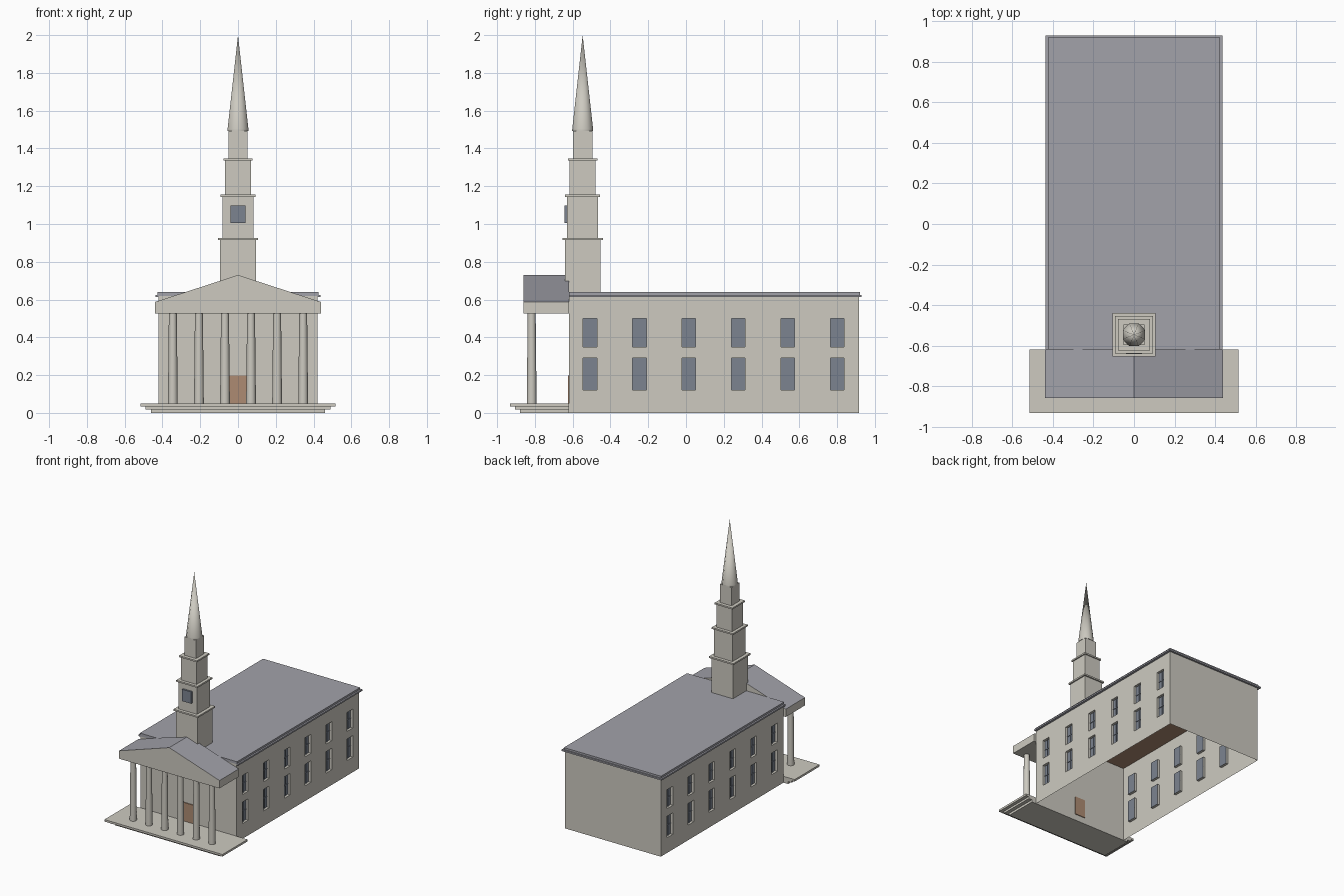
import bpy, bmesh
from math import pi

if "Cube" in bpy.data.objects:
    bpy.data.objects.remove(bpy.data.objects["Cube"])


def mat(name, r, g, b):
    m = bpy.data.materials.new(name)
    m.diffuse_color = (r, g, b, 1)
    m.use_nodes = True
    m.node_tree.nodes["Principled BSDF"].inputs["Base Color"].default_value = m.diffuse_color
    return m


STONE = mat("stone", 0.61, 0.59, 0.53)
SLATE = mat("slate", 0.36, 0.36, 0.40)
GLASS = mat("glass", 0.20, 0.23, 0.28)
WOOD = mat("wood", 0.42, 0.26, 0.17)


def finish(name, bm, *mats):
    me = bpy.data.meshes.new(name)
    bm.to_mesh(me)
    bm.free()
    for m in mats:
        me.materials.append(m)
    ob = bpy.data.objects.new(name, me)
    bpy.context.collection.objects.link(ob)
    return ob


def add_box(bm, x0, x1, y0, y1, z0, z1):
    vs = bmesh.ops.create_cube(bm, size=1)["verts"]
    for v in vs:
        v.co = (x1 if v.co.x > 0 else x0, y1 if v.co.y > 0 else y0, z1 if v.co.z > 0 else z0)


def box(name, m, *dims):
    bm = bmesh.new()
    add_box(bm, *dims)
    return finish(name, bm, m)


def cone(name, m, x, y, z0, z1, r0, r1, sides, turn=0):
    bpy.ops.mesh.primitive_cone_add(vertices=sides, radius1=r0, radius2=r1, depth=z1 - z0,
                                    location=(x, y, (z0 + z1) / 2), rotation=(0, 0, turn))
    ob = bpy.context.object
    ob.name = name
    ob.data.materials.append(m)
    bpy.ops.object.shade_smooth_by_angle(angle=pi / 3.5)
    return ob


W, FRONT, BACK, TOP = 0.42, -0.62, 0.915, 0.62
WIN_Y = [-0.508 + 0.2616 * i for i in range(6)]
WIN_Z = [(0.12, 0.29), (0.35, 0.50)]
HALF, DEPTH = 0.036, 0.02

# Hall side walls: a grid of faces with the window cells pushed inward
for s, side in ((1, "right"), (-1, "left")):
    ys = [FRONT] + [y + d for y in WIN_Y for d in (-HALF, HALF)] + [BACK]
    zs = [0] + [z for pair in WIN_Z for z in pair] + [TOP]
    bm = bmesh.new()
    grid = [[bm.verts.new((s * W, y, z)) for z in zs] for y in ys]
    panes = []
    for i in range(len(ys) - 1):
        for j in range(len(zs) - 1):
            q = [grid[i][j], grid[i + 1][j], grid[i + 1][j + 1], grid[i][j + 1]]
            f = bm.faces.new(q if s > 0 else q[::-1])
            if i % 2 and j % 2:
                panes.append(f)
    for f in bmesh.ops.extrude_discrete_faces(bm, faces=panes)["faces"]:
        f.material_index = 1
        for v in f.verts:
            v.co.x -= s * DEPTH
    finish(side + "_wall", bm, STONE, GLASS)

    # Slim window bars
    bm = bmesh.new()
    xa, xb = sorted((s * (W - DEPTH), s * (W - DEPTH + 0.005)))
    for y in WIN_Y:
        for z0, z1 in WIN_Z:
            zm = (z0 + z1) / 2
            add_box(bm, xa, xb, y - 0.002, y + 0.002, z0, z1)
            add_box(bm, xa, xb, y - HALF, y + HALF, zm - 0.002, zm + 0.002)
    finish(side + "_window_bars", bm, GLASS)

# End walls and ceiling, open underneath
for name, y in (("front_wall", FRONT), ("back_wall", BACK)):
    bm = bmesh.new()
    pts = [(-W, y, 0), (W, y, 0), (W, y, TOP), (-W, y, TOP)]
    bm.faces.new([bm.verts.new(p) for p in (pts if y < 0 else pts[::-1])])
    finish(name, bm, STONE)
box("ceiling", WOOD, -W + 0.001, W - 0.001, FRONT + 0.001, BACK - 0.001, 0.608, 0.611)
box("door", WOOD, -0.045, 0.045, FRONT - 0.006, FRONT + 0.006, 0.05, 0.197)

# Flat roof with a projecting edge
box("roof_edge", SLATE, -0.438, 0.438, FRONT, 0.93, 0.613, 0.625)
box("roof", SLATE, -0.425, 0.425, FRONT, 0.92, 0.625, 0.64)

# Portico platform, widest layer on top
for i, (w, y) in enumerate(((0.46, -0.88), (0.49, -0.905), (0.517, -0.932))):
    z = 0.002 + 0.016 * i
    box(f"platform_{i + 1}", STONE, -w, w, y, FRONT, z - (0.002 if i == 0 else 0), z + 0.016)

# Columns
for i in range(6):
    cone(f"column_{i + 1}", STONE, -0.345 + 0.138 * i, -0.817, 0.05, 0.525, 0.026, 0.021, 16)

# Entablature and gable
bm = bmesh.new()
prof = [(-0.44, 0.525), (0.44, 0.525), (0.44, 0.587), (0, 0.73), (-0.44, 0.587)]
face = bm.faces.new([bm.verts.new((x, -0.86, z)) for x, z in prof])
ext = bmesh.ops.extrude_face_region(bm, geom=[face], use_keep_orig=True)["geom"]
for v in ext:
    if isinstance(v, bmesh.types.BMVert):
        v.co.y = FRONT
bmesh.ops.recalc_face_normals(bm, faces=bm.faces)
bm.normal_update()
for f in bm.faces:
    f.material_index = 1 if f.normal.z > 0.5 else 0
finish("pediment", bm, STONE, SLATE)

# Stepped tower: half width, bottom, top, ledge half width
TY = -0.547
for i, (h, z0, z1, c) in enumerate(((0.094, 0.63, 0.915, 0.107), (0.082, 0.915, 1.143, 0.093),
                                    (0.069, 1.143, 1.336, 0.078), (0.051, 1.336, 1.492, 0.058))):
    box(f"tower_tier_{i + 1}", STONE, -h, h, TY - h, TY + h, z0, z1)
    if i < 3:
        box(f"tower_ledge_{i + 1}", STONE, -c, c, TY - c, TY + c, z1, z1 + 0.012)
box("tower_window", GLASS, -0.04, 0.04, TY - 0.096, TY - 0.08, 1.005, 1.098)
cone("spire", STONE, 0, TY, 1.492, 1.5, 0.06, 0.06, 8, pi / 8).name = "spire_base"
cone("spire", STONE, 0, TY, 1.5, 2.0, 0.06, 0, 8, pi / 8)
